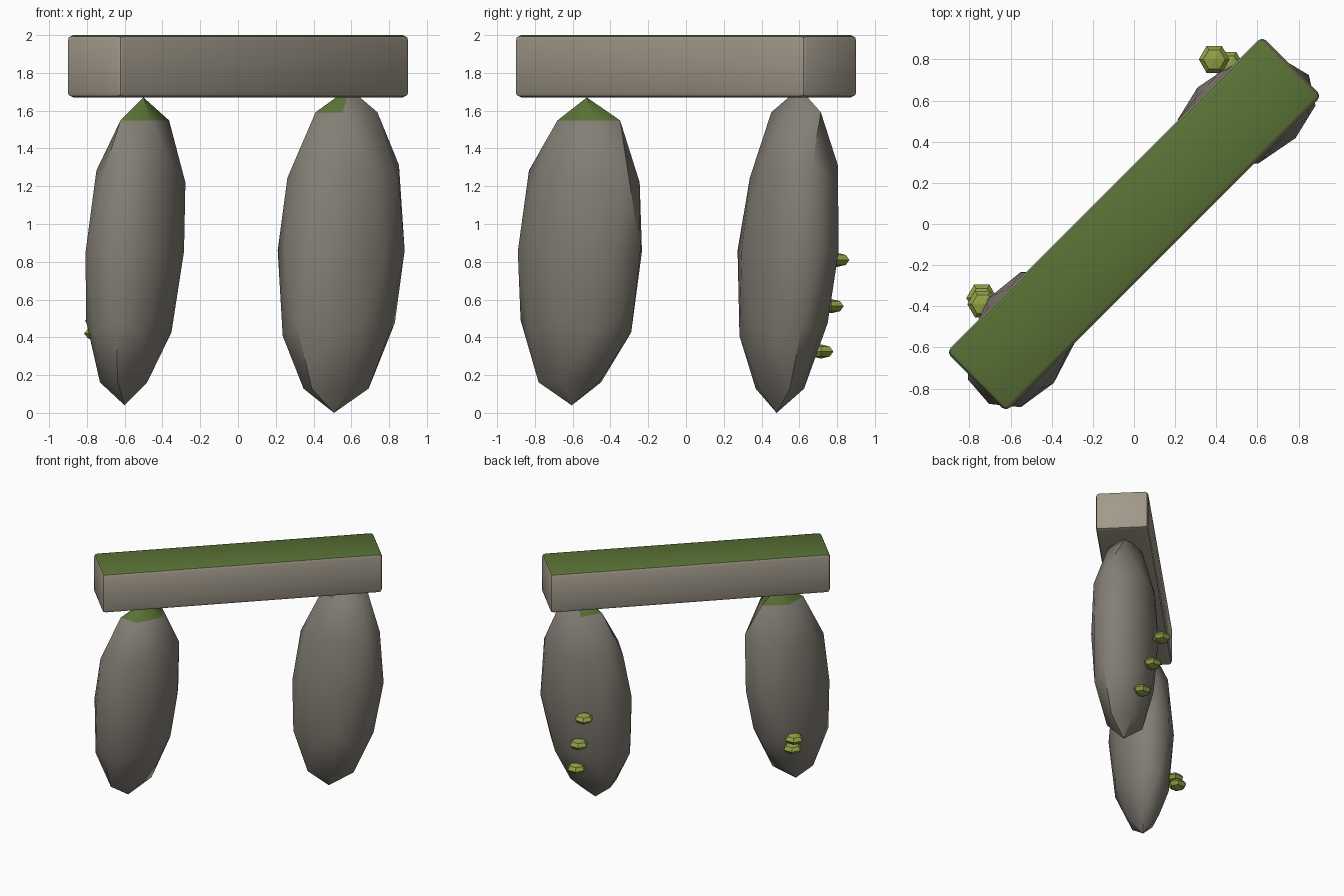
import bpy, bmesh, math, random
from mathutils import Vector

if "Cube" in bpy.data.objects:
    bpy.data.objects.remove(bpy.data.objects["Cube"])


def material(name, rgb):
    m = bpy.data.materials.new(name)
    m.diffuse_color = [(c / 255) ** 2.2 for c in rgb] + [1]
    m.use_nodes = True
    m.node_tree.nodes["Principled BSDF"].inputs["Base Color"].default_value = m.diffuse_color
    return m


PALE = material("pale_stone", (160, 152, 138))
GREY = material("grey_stone", (130, 125, 116))
MOSS = material("moss", (90, 113, 56))
CLUMP = material("clump_green", (144, 160, 72))


def finish(name, bm, mats, smooth=None):
    mesh = bpy.data.meshes.new(name)
    bm.to_mesh(mesh)
    bm.free()
    for m in mats:
        mesh.materials.append(m)
    ob = bpy.data.objects.new(name, mesh)
    bpy.context.collection.objects.link(ob)
    if smooth:
        bpy.ops.object.select_all(action='DESELECT')
        bpy.context.view_layer.objects.active = ob
        ob.select_set(True)
        bpy.ops.object.shade_smooth_by_angle(angle=math.radians(smooth))
    return ob


# Lintel: rounded block lying on the diagonal, mossy on top
bm = bmesh.new()
bmesh.ops.create_cube(bm, size=1)
bmesh.ops.scale(bm, vec=(2.17, 0.41, 0.33), verts=bm.verts)
bmesh.ops.bevel(bm, geom=bm.edges[:], offset=0.028, segments=2, profile=0.5, affect='EDGES')
bm.normal_update()
for f in bm.faces:
    f.material_index = 1 if f.normal.z > 0.8 else 0
lintel = finish("lintel", bm, [PALE, MOSS], 30)
lintel.location.z = 1.835
lintel.rotation_euler.z = math.radians(45)


# Standing stones: tall faceted boulders with a leaning axis and mossy tip
def standing_stone(name, centre, radii, turn, lean, spin, seed, moss_limit):
    rng = random.Random(seed)
    bm = bmesh.new()
    bmesh.ops.create_icosphere(bm, subdivisions=2, radius=1)
    ca, sa = math.cos(turn), math.sin(turn)
    cs, ss = math.cos(spin), math.sin(spin)
    tip = max(bm.verts, key=lambda v: v.co.z)
    for v in bm.verts:
        x, y, z = v.co
        k = rng.uniform(0.96, 1.04)
        px = (x * cs - y * ss) * radii[0] * k
        py = (x * ss + y * cs) * radii[1] * k
        v.co = Vector((px * ca - py * sa + lean[0] * z,
                       px * sa + py * ca + lean[1] * z,
                       z * radii[2])) + Vector(centre)
    for f in tip.link_faces:
        if f.calc_center_median().x - tip.co.x < moss_limit:
            f.material_index = 1
    finish(name, bm, [GREY, MOSS], 32)


standing_stone("front_stone", (-0.55, -0.565, 0.855), (0.355, 0.245, 0.815),
               math.radians(64), (0.05, 0.04), 0.3, 4, 1.0)
standing_stone("back_stone", (0.548, 0.54, 0.86), (0.36, 0.245, 0.86),
               math.radians(24), (0.04, 0.06), 0.5, 9, -0.02)

# Plant clumps: flattened six-sided balls on the back of the stones
for i, spot in enumerate([(0.39, 0.80, 0.81), (0.46, 0.77, 0.565), (0.52, 0.715, 0.325),
                          (-0.74, -0.36, 0.42), (-0.735, -0.39, 0.487)]):
    bm = bmesh.new()
    bmesh.ops.create_uvsphere(bm, u_segments=6, v_segments=4, radius=0.075)
    for v in bm.verts:
        x, y, z = v.co
        v.co = (y, x, z * 0.5) if abs(y) < 0 else (x, y, z * 0.5)
    ob = finish("plant_clump_%d" % (i + 1), bm, [CLUMP])
    ob.location = spot
    ob.rotation_euler.z = math.radians(30)
